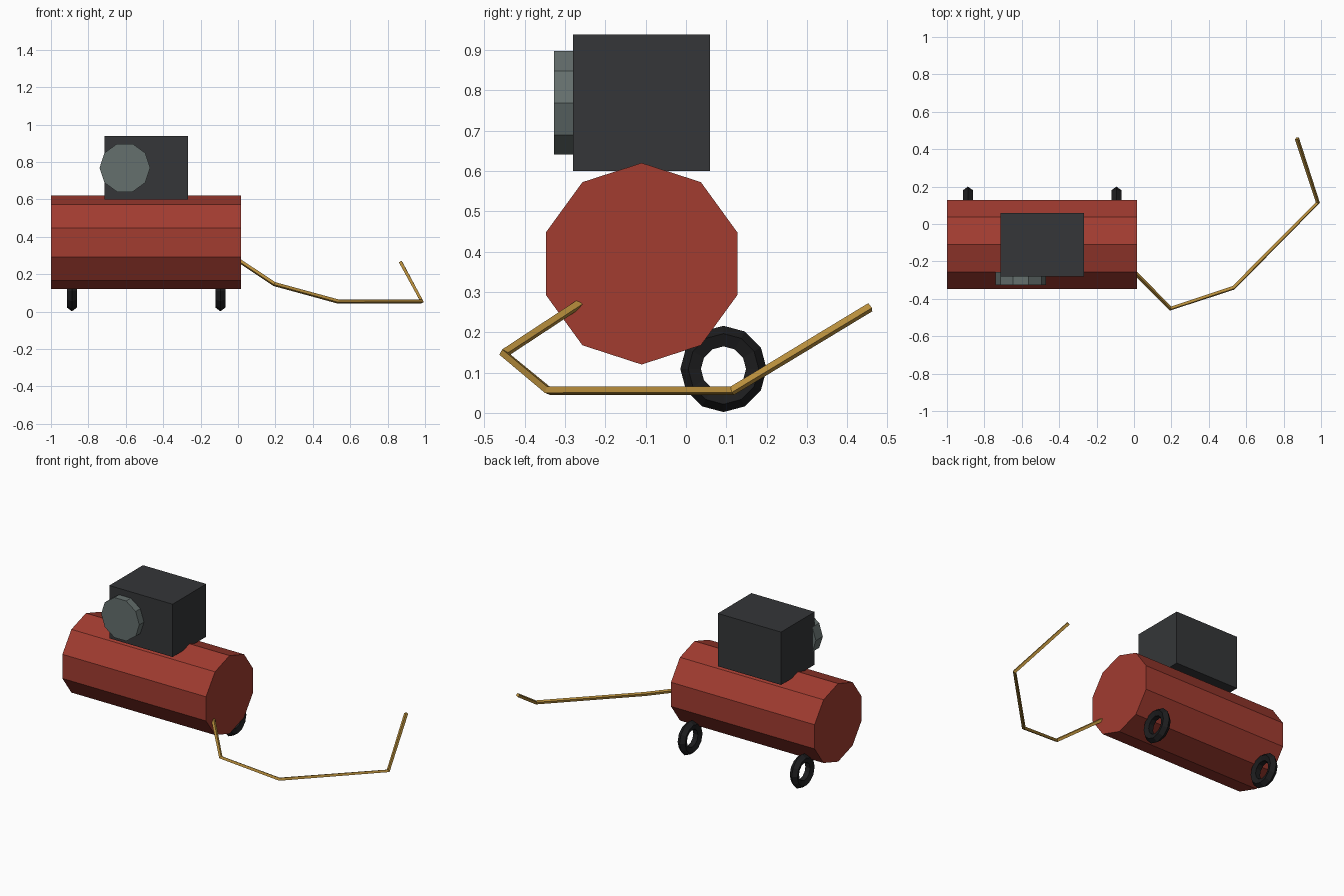
import bpy, bmesh
from math import sin, cos, pi
from mathutils import Vector

if "Cube" in bpy.data.objects:
    bpy.data.objects.remove(bpy.data.objects["Cube"])


def material(name, rgb):
    m = bpy.data.materials.new(name)
    m.diffuse_color = (*rgb, 1)
    m.use_nodes = True
    m.node_tree.nodes["Principled BSDF"].inputs["Base Color"].default_value = m.diffuse_color
    return m


RED = material("red paint", (0.36, 0.045, 0.03))
DARK = material("dark casing", (0.035, 0.037, 0.04))
GREY = material("filter grey", (0.13, 0.16, 0.155))
RUBBER = material("black rubber", (0.012, 0.012, 0.013))
BRASS = material("hose yellow", (0.48, 0.27, 0.045))


def prism(name, ring, depth, mat):
    """Flat polygon extruded along a vector."""
    bm = bmesh.new()
    face = bm.faces.new([bm.verts.new(p) for p in ring])
    out = bmesh.ops.extrude_face_region(bm, geom=[face], use_keep_orig=True)
    verts = [g for g in out["geom"] if isinstance(g, bmesh.types.BMVert)]
    bmesh.ops.translate(bm, verts=verts, vec=Vector(depth))
    bmesh.ops.recalc_face_normals(bm, faces=bm.faces[:])
    me = bpy.data.meshes.new(name)
    bm.to_mesh(me)
    bm.free()
    me.materials.append(mat)
    ob = bpy.data.objects.new(name, me)
    bpy.context.collection.objects.link(ob)
    return ob


angles = [2 * pi * i / 10 for i in range(10)]

# Ten-sided air tank lying along x, one edge on top
prism("tank", [(-1, -0.11 + 0.25 * sin(a), 0.37 + 0.25 * cos(a)) for a in angles],
      (1.017, 0, 0), RED)

# Motor box on the tank
prism("motor_box", [(-0.715, -0.28, 0.6), (-0.267, -0.28, 0.6),
                    (-0.267, 0.06, 0.6), (-0.715, 0.06, 0.6)], (0, 0, 0.338), DARK)

# Round ten-sided filter on the front of the box
prism("air_filter", [(-0.605 + 0.135 * cos(a), -0.327, 0.769 + 0.135 * sin(a)) for a in angles],
      (0, 0.07, 0), GREY)

# Two ring wheels at the back
for side, x in (("left", -0.888), ("right", -0.094)):
    bpy.ops.mesh.primitive_torus_add(major_segments=12, minor_segments=5,
                                     major_radius=0.0788, minor_radius=0.0282,
                                     location=(x, 0.093, 0.109), rotation=(0, pi / 2, 0))
    wheel = bpy.context.object
    wheel.name = side + "_wheel"
    wheel.data.materials.append(RUBBER)

# Bent hose from the tank end
path = [(0.01, -0.265, 0.27), (0.195, -0.452, 0.147), (0.532, -0.341, 0.055),
        (0.983, 0.115, 0.055), (0.871, 0.457, 0.262)]
cu = bpy.data.curves.new("hose", "CURVE")
cu.dimensions = "3D"
cu.bevel_depth = 0.0118
cu.bevel_resolution = 0
cu.use_fill_caps = True
sp = cu.splines.new("POLY")
sp.points.add(len(path) - 1)
for pt, co in zip(sp.points, path):
    pt.co = (*co, 1)
sp.use_smooth = False
cu.materials.append(BRASS)
hose = bpy.data.objects.new("hose", cu)
bpy.context.collection.objects.link(hose)
bpy.ops.object.select_all(action="DESELECT")
hose.select_set(True)
bpy.context.view_layer.objects.active = hose
bpy.ops.object.convert(target="MESH")
